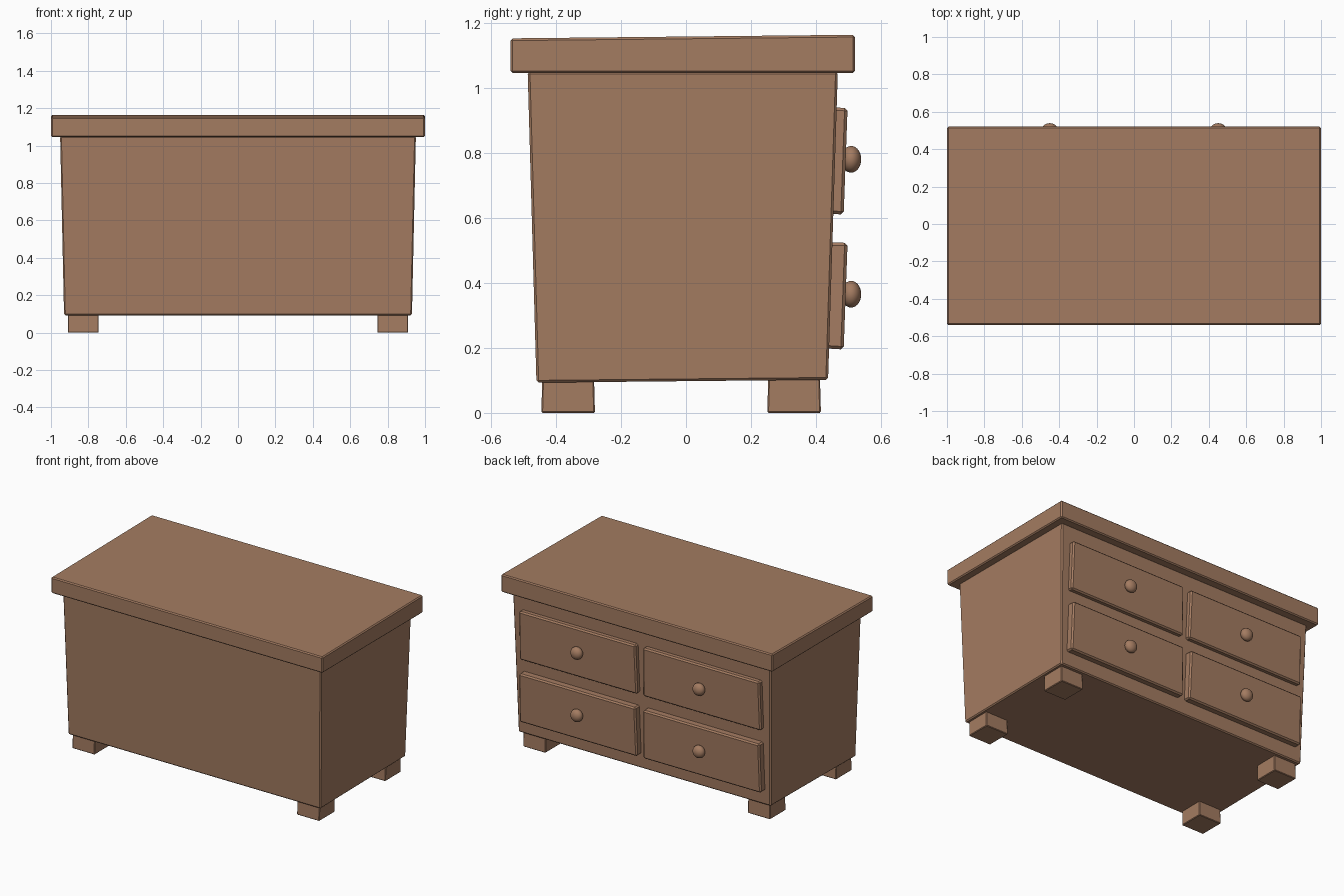
import bpy

if "Cube" in bpy.data.objects:
    bpy.data.objects.remove(bpy.data.objects["Cube"])

wood = bpy.data.materials.new("warm brown wood")
wood.diffuse_color = (0.37, 0.20, 0.12, 1)
wood.use_nodes = True
wood.node_tree.nodes["Principled BSDF"].inputs["Base Color"].default_value = wood.diffuse_color


def block(name, bottom, top, zb, zt, bevel):
    """Tapered box: rectangles (x0, x1, y0, y1); zb and zt give heights at y0 and y1."""
    verts = []
    for (x0, x1, y0, y1), (za, zc) in ((bottom, zb), (top, zt)):
        verts += [(x0, y0, za), (x1, y0, za), (x1, y1, zc), (x0, y1, zc)]
    faces = [(3, 2, 1, 0), (4, 5, 6, 7), (0, 1, 5, 4),
             (1, 2, 6, 5), (2, 3, 7, 6), (3, 0, 4, 7)]
    mesh = bpy.data.meshes.new(name)
    mesh.from_pydata(verts, [], faces)
    mesh.materials.append(wood)
    ob = bpy.data.objects.new(name, mesh)
    bpy.context.collection.objects.link(ob)
    mod = ob.modifiers.new("soft edges", 'BEVEL')
    mod.width = bevel
    mod.segments = 1
    return ob


# Overhanging top board
block("top_board", (-1, 1, -0.54, 0.52), (-1, 1, -0.54, 0.52),
      (1.045, 1.045), (1.152, 1.163), 0.007)

# Cabinet body, narrower at the base
block("body", (-0.93, 0.93, -0.46, 0.437), (-0.951, 0.951, -0.487, 0.467),
      (0.093, 0.102), (1.05, 1.05), 0.007)

for side, label in ((-1, "left"), (1, "right")):
    # Feet
    for y0, y1, end in ((-0.445, -0.28, "front"), (0.25, 0.415, "back")):
        xs = sorted((side * 0.745, side * 0.91))
        block(f"{end}_{label}_foot", (*xs, y0, y1), (*xs, y0 + 0.003, y1 - 0.003),
              (0, 0), (0.11, 0.11), 0.004)

    # Drawer fronts and knobs on the +y face
    for z0, level in ((0.195, "lower"), (0.61, "upper")):
        xb = sorted((side * 0.022, side * 0.89))
        xt = sorted((side * 0.028, side * 0.885))
        block(f"{level}_{label}_drawer", (*xb, 0.42, 0.485), (*xt, 0.42, 0.497),
              (z0 + 0.004, z0), (z0 + 0.33, z0 + 0.328), 0.009)

        bpy.ops.mesh.primitive_uv_sphere_add(segments=24, ring_count=14, radius=1,
                                             location=(side * 0.45, 0.508, z0 + 0.17))
        knob = bpy.context.object
        knob.name = f"{level}_{label}_knob"
        knob.scale = (0.041, 0.031, 0.041)
        knob.data.materials.append(wood)
        bpy.ops.object.shade_smooth()
